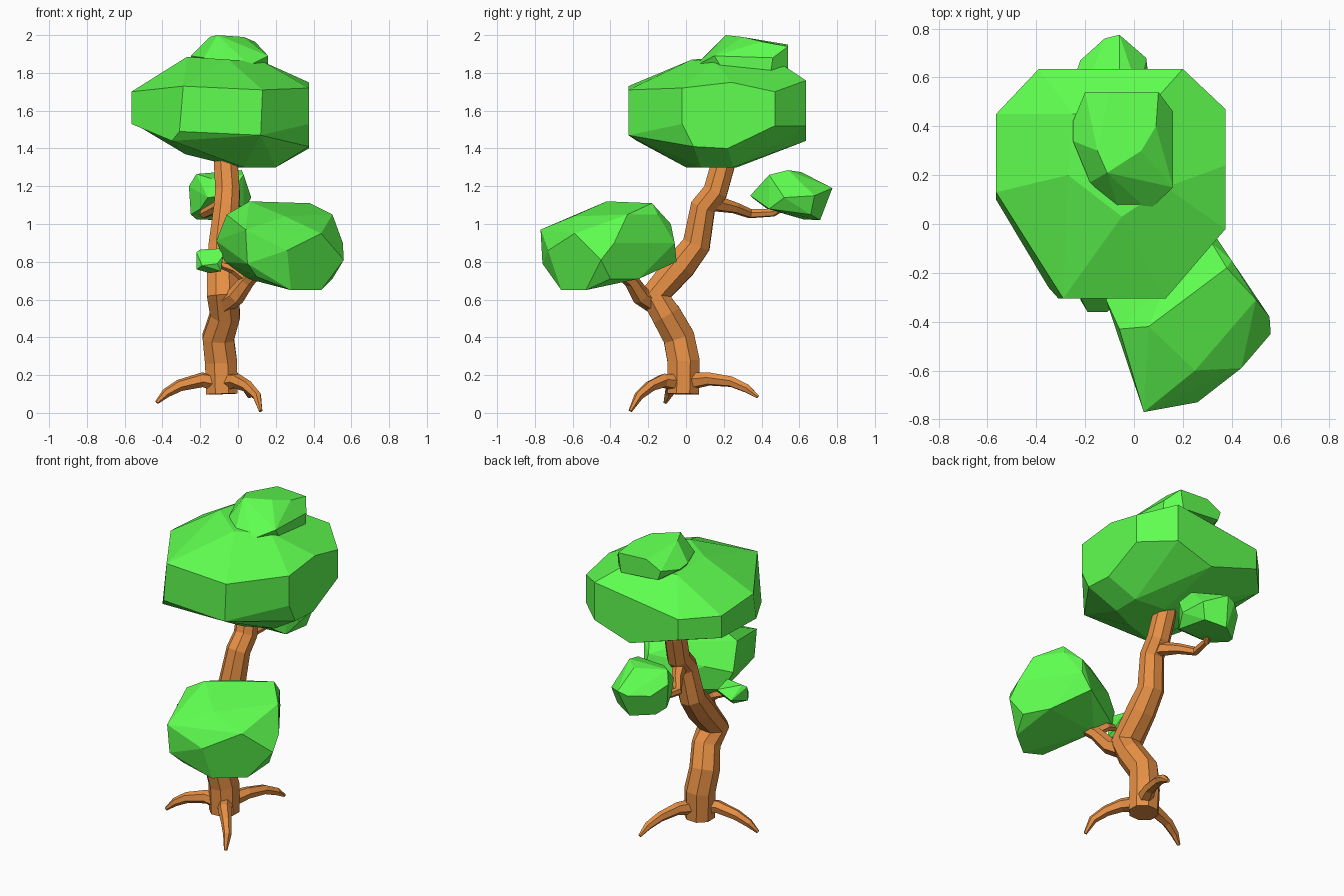
import bpy, bmesh, math
from mathutils import Vector


def material(name, color):
    m = bpy.data.materials.new(name)
    m.diffuse_color = color
    return m


BARK = material("bark", (0.80, 0.28, 0.06, 1))
LEAF = material("leaf", (0.115, 1.0, 0.08, 1))


def finish(bm, name, mat):
    bmesh.ops.recalc_face_normals(bm, faces=bm.faces)
    me = bpy.data.meshes.new(name)
    bm.to_mesh(me)
    bm.free()
    me.materials.append(mat)
    ob = bpy.data.objects.new(name, me)
    bpy.context.collection.objects.link(ob)


def tube(name, path, sides):
    """Faceted limb through (x, y, z, radius) stations."""
    bm = bmesh.new()
    pts = [Vector(p[:3]) for p in path]
    n = len(pts)
    tangents = []
    for i in range(n):
        a = (pts[i] - pts[i - 1]).normalized() if i else Vector()
        b = (pts[i + 1] - pts[i]).normalized() if i < n - 1 else Vector()
        tangents.append((a + b).normalized())
    u = tangents[0].orthogonal().normalized()
    rings = []
    for i, t in enumerate(tangents):
        if i:
            u = tangents[i - 1].rotation_difference(t) @ u
        v = t.cross(u)
        ring = []
        for k in range(sides):
            a = math.tau * (k + 0.5) / sides
            ring.append(bm.verts.new(pts[i] + path[i][3] * (math.cos(a) * u + math.sin(a) * v)))
        rings.append(ring)
    for r, s in zip(rings, rings[1:]):
        for k in range(sides):
            j = (k + 1) % sides
            bm.faces.new((r[k], r[j], s[j], s[k]))
    bm.faces.new(rings[0])
    bm.faces.new(rings[-1])
    finish(bm, name, BARK)


def foliage(name, points):
    """Faceted leaf clump: convex hull of a few corner points."""
    bm = bmesh.new()
    for p in points:
        bm.verts.new(p)
    res = bmesh.ops.convex_hull(bm, input=bm.verts)
    inner = [g for g in res["geom_interior"] if isinstance(g, bmesh.types.BMVert)]
    bmesh.ops.delete(bm, geom=inner, context="VERTS")
    bmesh.ops.dissolve_limit(bm, angle_limit=math.radians(10), verts=bm.verts, edges=bm.edges)
    finish(bm, name, LEAF)


# Trunk
tube("trunk", [
    (-.085, -.015, .10, .09), (-.09, -.012, .27, .092), (-.105, -.038, .40, .09),
    (-.068, -.105, .52, .085), (-.08, -.165, .62, .092), (-.08, -.03, .78, .088),
    (-.08, .055, .89, .08), (-.06, .09, 1.09, .072), (-.055, .155, 1.17, .07),
    (-.065, .20, 1.33, .068), (-.06, .22, 1.45, .05)], 8)

# Roots
tube("left_root", [
    (-.09, -.03, .155, .05), (-.19, -.05, .175, .04), (-.31, -.07, .145, .032),
    (-.38, -.09, .105, .025), (-.43, -.11, .055, .01)], 6)
tube("front_root", [
    (-.07, -.02, .16, .05), (-.01, -.12, .17, .04), (.05, -.19, .14, .032),
    (.10, -.25, .09, .025), (.12, -.295, .01, .01)], 6)
tube("back_root", [
    (-.07, .0, .165, .05), (-.02, .12, .18, .037), (.015, .24, .165, .03),
    (.045, .32, .13, .025), (.06, .38, .085, .01)], 6)

# Branches
tube("front_branch", [
    (-.07, -.17, .58, .055), (-.01, -.24, .62, .05), (.05, -.29, .70, .04),
    (.11, -.36, .755, .03), (.17, -.42, .78, .01)], 6)
tube("front_twig", [
    (.05, -.29, .705, .03), (-.02, -.27, .76, .026), (-.08, -.28, .78, .02),
    (-.14, -.30, .80, .008)], 5)
tube("back_branch", [
    (-.06, .15, 1.11, .045), (-.12, .26, 1.085, .031), (-.18, .34, 1.055, .026),
    (-.16, .46, 1.06, .022), (-.10, .55, 1.10, .01)], 6)

# Main crown
foliage("main_crown", [
    (-.29, -.305, 1.73), (.13, -.305, 1.71), (.12, -.305, 1.47), (-.31, -.305, 1.49),
    (-.35, -.26, 1.44), (.375, -.02, 1.72), (.375, -.02, 1.53), (.375, .04, 1.41),
    (.375, .22, 1.40), (.375, .47, 1.52), (.375, .47, 1.70), (.375, .24, 1.75),
    (.20, .635, 1.76), (.20, .635, 1.52), (-.05, .635, 1.44), (-.39, .635, 1.55),
    (-.39, .635, 1.68), (-.565, .45, 1.68), (-.565, .45, 1.54), (-.565, .10, 1.53),
    (-.565, .13, 1.70), (-.27, .20, 1.885), (-.05, .03, 1.87), (.13, .15, 1.86),
    (.08, .50, 1.85), (-.25, .45, 1.86), (.20, .08, 1.30), (.03, .0, 1.30),
    (-.28, .05, 1.37), (.0, .27, 1.30), (.20, .25, 1.30), (-.05, .48, 1.38),
    (-.46, .15, 1.46)])

# Top tuft
foliage("top_tuft", [
    (-.20, .54, 1.90), (.10, .54, 1.94), (.16, .46, 1.88), (.16, .15, 1.89),
    (.06, .055, 1.84), (-.06, .05, 1.84), (-.18, .17, 1.88), (-.25, .34, 1.89),
    (-.25, .42, 1.88), (-.11, .21, 2.0), (-.15, .30, 1.99), (.03, .30, 1.99),
    (.09, .40, 1.965), (-.10, .54, 1.95), (.16, .20, 1.81), (.16, .45, 1.81),
    (.08, .54, 1.82), (-.18, .54, 1.84), (-.20, .30, 1.82)])

# Front right clump
foliage("front_right_clump", [
    (.04, -.77, .97), (.05, -.76, .79), (.26, -.73, .86), (.25, -.60, 1.04),
    (.44, -.59, .95), (.56, -.45, .81), (.555, -.38, .90), (.50, -.31, 1.05),
    (.40, -.15, 1.05), (.38, -.18, 1.11), (.32, -.08, 1.0), (.34, -.06, .90),
    (.28, -.05, .80), (.06, -.42, 1.12), (.14, -.22, 1.07), (-.06, -.43, 1.05),
    (-.115, -.31, .91), (-.07, -.28, .80), (.05, -.30, .71), (.28, -.66, .65),
    (.44, -.53, .65), (.50, -.40, .71), (.42, -.25, .71), (.10, -.70, .72),
    (.02, -.21, .95)])

# Back clump
foliage("back_clump", [
    (-.06, .775, 1.19), (-.12, .76, 1.17), (-.22, .67, 1.16), (.05, .68, 1.15),
    (-.26, .55, 1.20), (-.22, .50, 1.265), (.02, .54, 1.285), (-.06, .61, 1.275),
    (.03, .44, 1.26), (-.14, .42, 1.24), (-.05, .34, 1.15), (-.16, .35, 1.14),
    (.07, .52, 1.14), (.03, .44, 1.08), (-.25, .55, 1.05), (-.22, .62, 1.025),
    (-.10, .71, 1.02), (.02, .66, 1.05), (-.20, .43, 1.08)])

# Small front left clump
foliage("small_left_clump", [
    (-.22, -.30, .85), (-.22, -.31, .76), (-.19, -.36, .78), (-.11, -.36, .79),
    (-.09, -.34, .75), (-.15, -.26, .74), (-.20, -.28, .865), (-.09, -.29, .87),
    (-.08, -.20, .82), (-.19, -.18, .80), (-.10, -.17, .85), (-.08, -.33, .83)])
